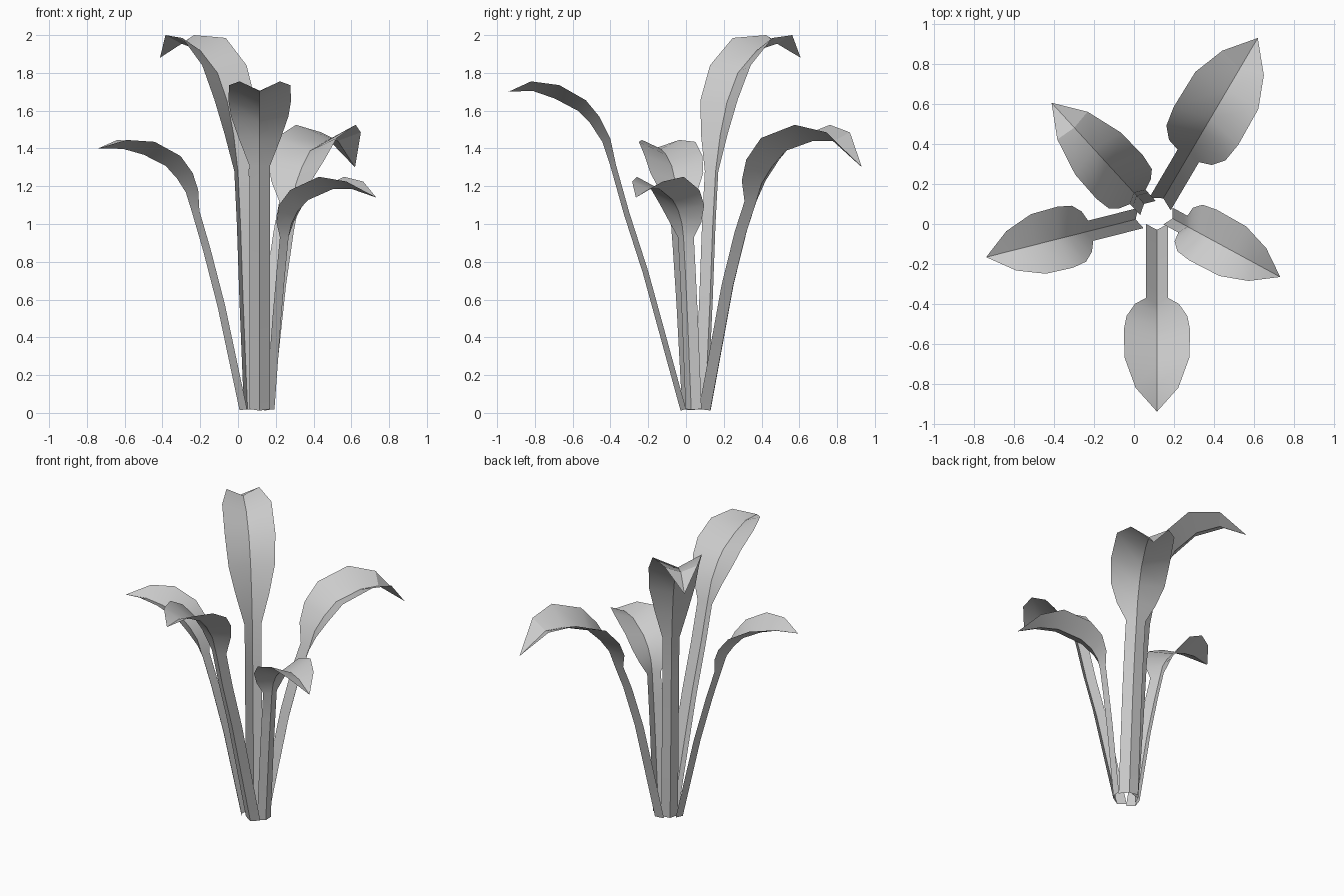
import bpy, math
from mathutils import Vector

if "Cube" in bpy.data.objects:
    bpy.data.objects.remove(bpy.data.objects["Cube"])

# half width and keel depth for each cross-section, base to tip
WIDTH = [.055, .055, .055, .055, .11, .152, .166, .162, .107, 0]
DEPTH = [.03, .03, .03, .03, .045, .06, .07, .075, .05, 0]


def leaf(name, base, angle, scale, profile):
    """Folded leaf: two rims follow the (reach, height) profile, keel sits below them."""
    a = math.radians(angle)
    out = Vector((math.cos(a), math.sin(a), 0))
    side = Vector((-math.sin(a), math.cos(a), 0))
    up = Vector((0, 0, 1))
    origin = Vector((base[0], base[1], 0))
    pts = [Vector(p) for p in profile]
    verts, faces = [], []
    last = len(pts) - 1
    for i, p in enumerate(pts):
        t = (pts[min(i + 1, last)] - pts[max(i - 1, 0)]).normalized()
        rim = origin + out * p.x + up * p.y
        if i == last:
            verts.append(rim)
            break
        normal = up * t.x - out * t.y
        w, d = WIDTH[i] * scale, DEPTH[i] * scale
        verts += [rim + side * w, rim - normal * d, rim - side * w]
    for i in range(last - 1):
        k = 3 * i
        faces += [(k, k + 3, k + 4, k + 1), (k + 1, k + 4, k + 5, k + 2)]
    k = 3 * (last - 1)
    faces += [(k, k + 3, k + 1), (k + 1, k + 3, k + 2)]
    me = bpy.data.meshes.new(name)
    me.from_pydata(verts, [], faces)
    ob = bpy.data.objects.new(name, me)
    bpy.context.collection.objects.link(ob)
    bpy.ops.object.select_all(action='DESELECT')
    ob.select_set(True)
    bpy.context.view_layer.objects.active = ob
    bpy.ops.object.shade_smooth_by_angle(angle=math.radians(30))


# five leaves around the base
leaf("front_leaf", (.115, 0), -90, 1,
     [(0, .02), (.20, .75), (.30, 1.06), (.37, 1.31), (.40, 1.45), (.46, 1.57),
      (.53, 1.655), (.67, 1.735), (.82, 1.755), (.94, 1.70)])
leaf("back_right_leaf", (.13, .10), 59.5, 1.13,
     [(0, .02), (.14, .68), (.22, .96), (.28, 1.12), (.30, 1.23), (.355, 1.34),
      (.455, 1.455), (.66, 1.525), (.82, 1.485), (.965, 1.30)])
leaf("right_leaf", (.17, .04), -28.5, .87,
     [(0, .02), (.04, .5), (.065, .75), (.085, .93), (.09, 1.01), (.125, 1.10),
      (.20, 1.18), (.37, 1.25), (.51, 1.225), (.64, 1.14)])
leaf("left_leaf", (.035, .03), 194.2, .95,
     [(0, .02), (.12, .57), (.20, .87), (.26, 1.07), (.28, 1.18), (.32, 1.27),
      (.39, 1.36), (.53, 1.435), (.67, 1.445), (.80, 1.40)])
leaf("back_left_leaf", (.07, .08), 132.5, .96,
     [(0, .02), (.035, .6), (.055, 1.0), (.075, 1.28), (.095, 1.48), (.13, 1.66),
      (.21, 1.84), (.37, 1.985), (.56, 2.0), (.715, 1.88)])
